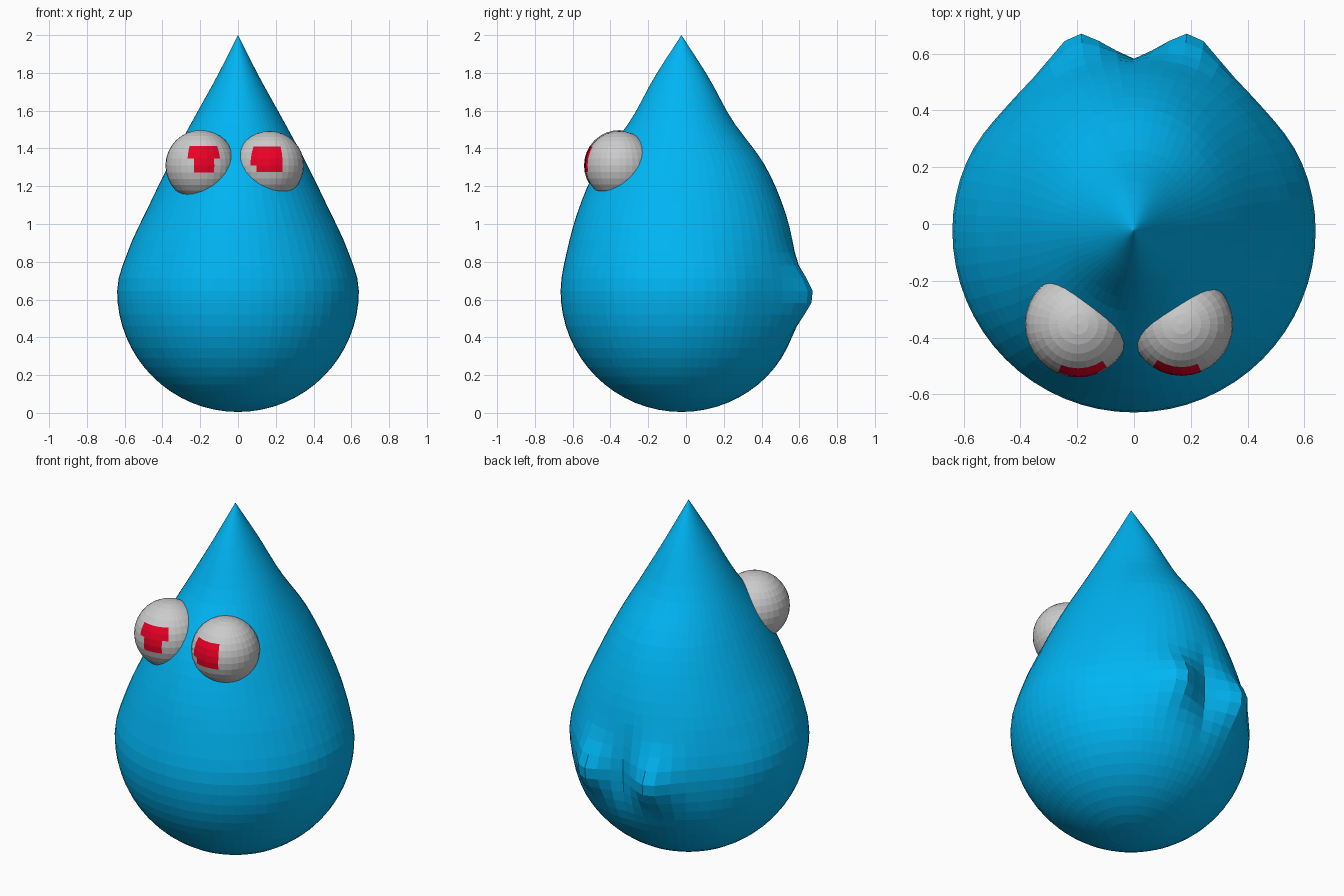
import bpy, bmesh
from math import sin, cos, pi, atan2, asin, floor, exp

if "Cube" in bpy.data.objects:
    bpy.data.objects.remove(bpy.data.objects["Cube"])

SEG = 64
AXIS_Y = -0.024
R = 0.64          # widest radius, at height ZC
ZC = 0.645


def material(name, rgb):
    m = bpy.data.materials.new(name)
    m.diffuse_color = (*rgb, 1)
    m.use_nodes = True
    m.node_tree.nodes["Principled BSDF"].inputs["Base Color"].default_value = m.diffuse_color
    return m


def finish(bm, name, mats):
    bmesh.ops.recalc_face_normals(bm, faces=bm.faces)
    me = bpy.data.meshes.new(name)
    bm.to_mesh(me)
    bm.free()
    for m in mats:
        me.materials.append(m)
    ob = bpy.data.objects.new(name, me)
    bpy.context.collection.objects.link(ob)
    return ob


def curve(vals, t):
    """Catmull-Rom through evenly spaced values, t in 0..1."""
    n = len(vals) - 1
    i = min(int(t * n), n - 1)
    u = t * n - i
    a = vals[i - 1] if i else vals[1]
    b, c = vals[i], vals[i + 1]
    d = vals[i + 2] if i + 2 <= n else 2 * c - b
    return b + 0.5 * u * (c - a + u * (2*a - 5*b + 4*c - d + u * (3*(b - c) + d - a)))


def bump(u):
    return exp(-u * u)


blue = material("blue", (0.0, 0.46, 0.9))
red = material("red", (0.85, 0.0, 0.02))
pale = material("pale_grey", (0.8, 0.8, 0.8))

# Teardrop body: round bottom half, tapering top that is wider front to back
RX = [0.64, 0.577, 0.472, 0.362, 0.24, 0.115, 0]
RY = [0.64, 0.603, 0.538, 0.435, 0.27, 0.145, 0]
rows = [(ZC - R * cos(k * pi / 32), R * sin(k * pi / 32), R * sin(k * pi / 32))
        for k in range(1, 16)]
rows += [(ZC + (2 - ZC) * k / 20, curve(RX, k / 20), curve(RY, k / 20)) for k in range(20)]

bm = bmesh.new()
rings = []
for z, rx, ry in rows:
    ring = []
    for s in range(SEG):
        a = 2 * pi * s / SEG
        x, y = rx * sin(a), -ry * cos(a)
        # Two rounded lobes and a centre crease low on the back
        if y > 0:
            fall = bump((z - 0.62) / 0.14)
            y += 0.09 * bump((abs(x) - 0.21) / 0.1) * fall
            y -= 0.035 * bump(x / 0.06) * bump((z - 0.63) / 0.22)
            y -= 0.02 * bump((abs(x) - 0.48) / 0.1) * bump((z - 0.62) / 0.3)
        ring.append(bm.verts.new((x, y + AXIS_Y, z)))
    rings.append(ring)
for lo, hi in zip(rings, rings[1:]):
    for s in range(SEG):
        t = (s + 1) % SEG
        bm.faces.new((lo[s], lo[t], hi[t], hi[s]))
for ring, z in ((rings[0], ZC - R), (rings[-1], 2.0)):
    tip = bm.verts.new((0, AXIS_Y, z))
    for s in range(SEG):
        bm.faces.new((ring[s], ring[(s + 1) % SEG], tip))
finish(bm, "drop_body", [blue])


# Eyes: spheres sunk into the body, with a block of red faces as the pupil
def eye(name, centre, r, pupil):
    """pupil maps a latitude band to its first and last+1 column."""
    bm = bmesh.new()
    bmesh.ops.create_uvsphere(bm, u_segments=32, v_segments=16, radius=r)
    step = pi / 16
    for f in bm.faces:
        c = f.calc_center_median()
        row = floor(asin(c.z / c.length) / step)
        col = floor(atan2(c.x, -c.y) / step)
        if row in pupil and pupil[row][0] <= col < pupil[row][1]:
            f.material_index = 1
    ob = finish(bm, name, [pale, red])
    ob.location = centre


eye("left_eye", (-0.197, -0.353, 1.31), 0.187,
    {-1: (-1, 2), 0: (-1, 2), 1: (-2, 3), 2: (-2, 3)})
eye("right_eye", (0.167, -0.353, 1.31), 0.182,
    {-1: (-2, 2), 0: (-3, 2), 1: (-3, 2), 2: (-3, 2)})
